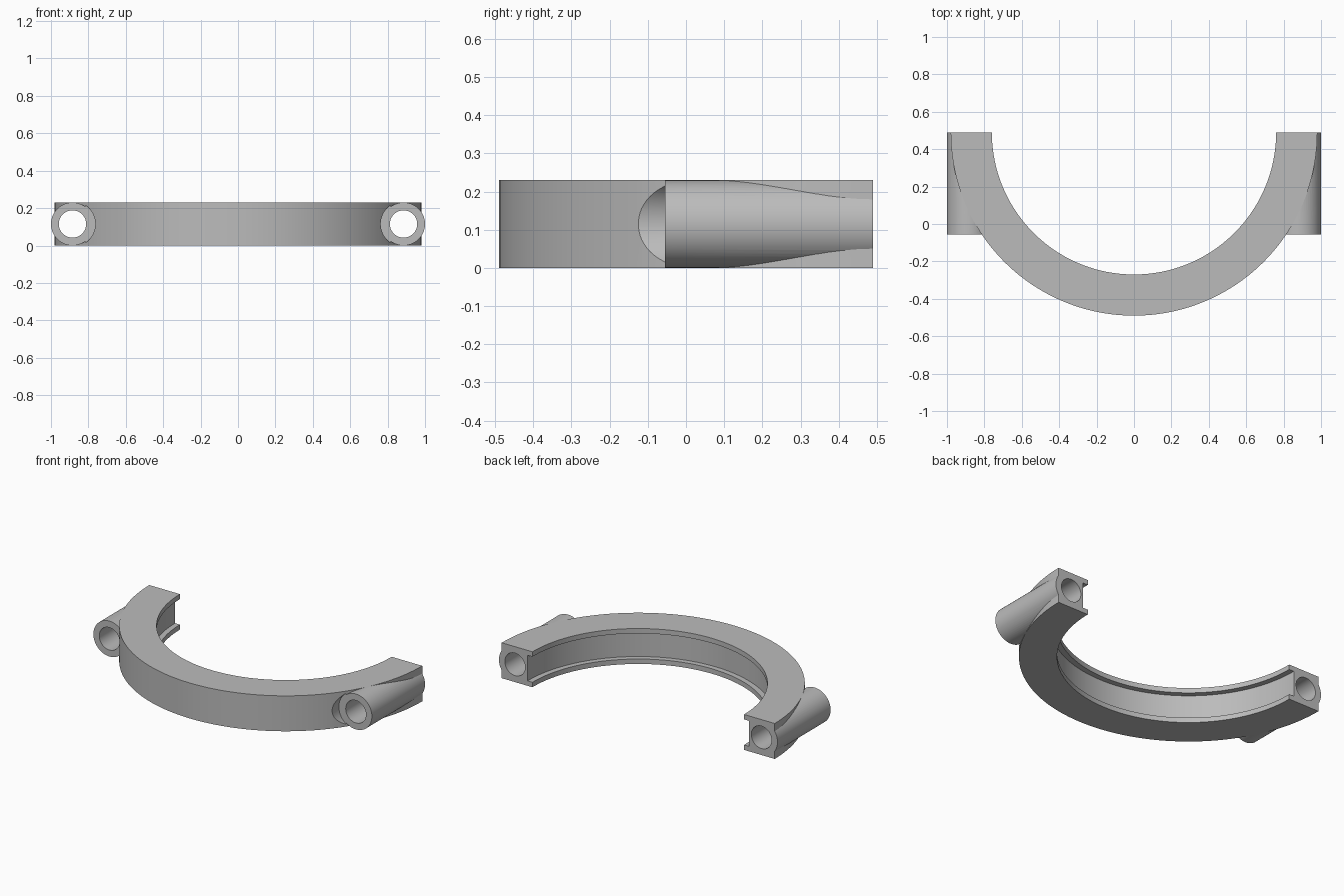
import bpy
import math

cube = bpy.data.objects.get("Cube")
if cube:
    bpy.data.objects.remove(cube, do_unlink=True)

HEIGHT = 0.23
MID = HEIGHT / 2
BACK = 0.49        # split plane, also the ring's centre line
BOSS_X = 0.885
FRONT = -0.055     # front face of the bosses

grey = bpy.data.materials.new("plain grey")
grey.use_nodes = True
COLOUR = (0.5, 0.5, 0.5, 1)
grey.diffuse_color = COLOUR
grey.node_tree.nodes["Principled BSDF"].inputs["Base Color"].default_value = COLOUR


def disc(name, radius, z0, z1, sides=160):
    bpy.ops.mesh.primitive_cylinder_add(vertices=sides, radius=radius, depth=z1 - z0,
                                        location=(0, BACK, (z0 + z1) / 2))
    ob = bpy.context.object
    ob.name = name
    return ob


def rod(name, side, radius, y0, y1, sides=64):
    # Half-step roll keeps a facet, not a corner, at the top and bottom
    bpy.ops.mesh.primitive_cylinder_add(vertices=sides, radius=radius, depth=y1 - y0,
                                        location=(side * BOSS_X, (y0 + y1) / 2, MID),
                                        rotation=(math.pi / 2, math.pi / sides, 0))
    ob = bpy.context.object
    ob.name = name
    return ob


def combine(target, tool, operation):
    tool.hide_render = True
    mod = target.modifiers.new(tool.name, "BOOLEAN")
    mod.object = tool
    mod.operation = operation
    mod.solver = "EXACT"
    bpy.ops.object.select_all(action="DESELECT")
    bpy.context.view_layer.objects.active = target
    target.select_set(True)
    bpy.ops.object.modifier_apply(modifier=mod.name)
    bpy.data.objects.remove(tool, do_unlink=True)


# Clamp body with a bolt boss on each side
clamp = disc("half_ring_clamp", 0.98, 0, HEIGHT)
for side in (-1, 1):
    combine(clamp, rod("pocket", side, 0.122, -0.5, FRONT), "DIFFERENCE")
    combine(clamp, rod("boss", side, 0.115, FRONT, 0.6), "UNION")

# Inner opening and the groove between its two lips
combine(clamp, disc("opening", 0.76, -0.1, HEIGHT + 0.1), "DIFFERENCE")
combine(clamp, disc("groove", 0.795, 0.032, HEIGHT - 0.032), "DIFFERENCE")

# Bolt holes
for side in (-1, 1):
    combine(clamp, rod("bolt_hole", side, 0.073, -0.3, 0.8, 48), "DIFFERENCE")

# Flat split face at the back
bpy.ops.mesh.primitive_cube_add(size=3, location=(0, BACK + 1.5, MID))
bpy.context.object.name = "split"
combine(clamp, bpy.context.object, "DIFFERENCE")

clamp.data.materials.clear()
clamp.data.materials.append(grey)
bpy.ops.object.select_all(action="DESELECT")
clamp.select_set(True)
bpy.context.view_layer.objects.active = clamp
bpy.ops.object.shade_smooth_by_angle(angle=math.radians(20))
